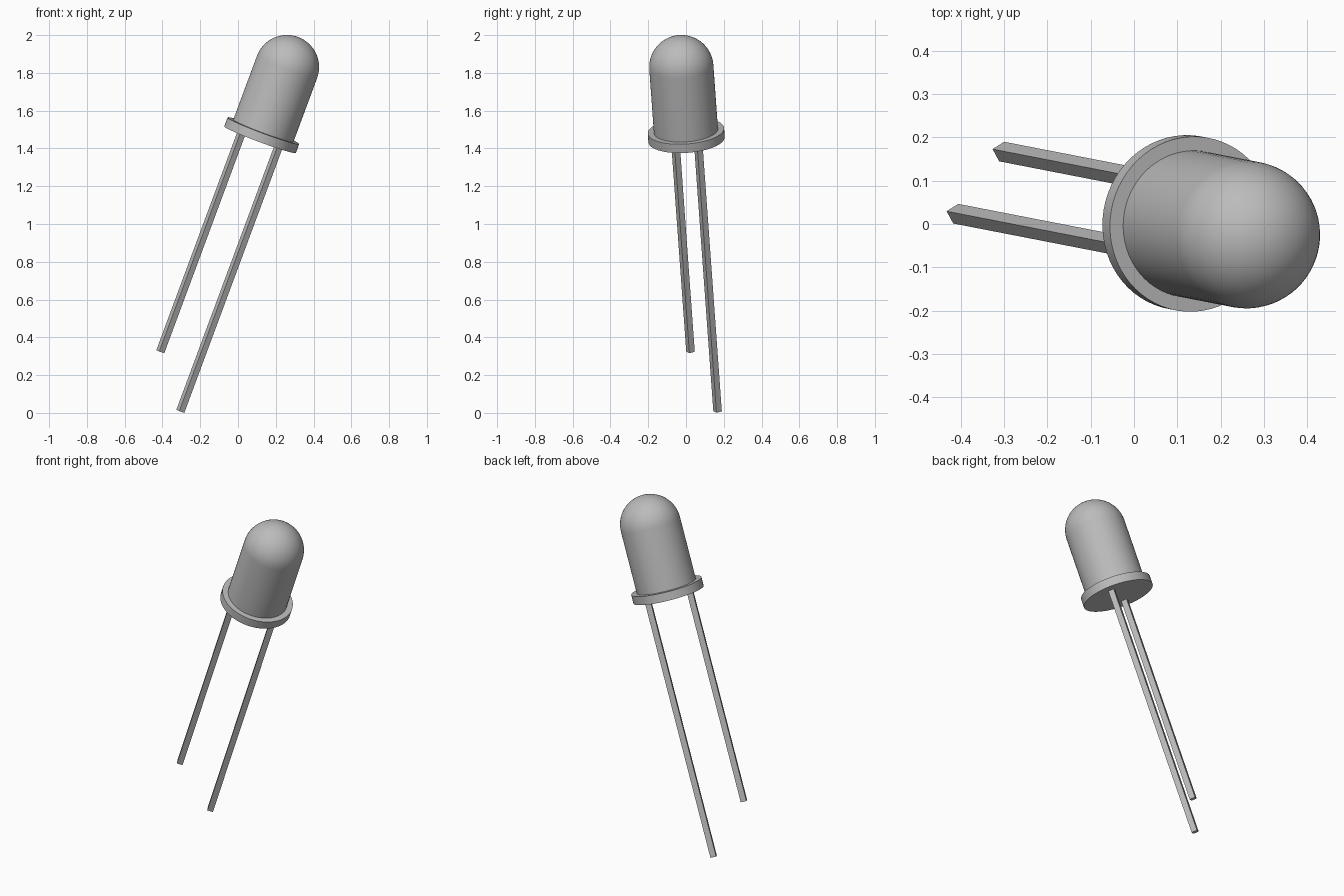
import bpy, math
from mathutils import Matrix, Vector

cube = bpy.data.objects.get("Cube")
if cube:
    bpy.data.objects.remove(cube, do_unlink=True)

grey = bpy.data.materials.new("plain_grey")
grey.use_nodes = True
grey.diffuse_color = (0.5, 0.5, 0.5, 1)
grey.node_tree.nodes["Principled BSDF"].inputs["Base Color"].default_value = (0.5, 0.5, 0.5, 1)

# Tilted frame: origin under the rim, local z along the bulb, local x through both leads
axis = Vector((0.347, -0.0675, 0.935)).normalized()
across = Vector((0.10, 0.063, -0.033))
across = (across - axis * across.dot(axis)).normalized()
side = axis.cross(across)
frame = Matrix((across, side, axis)).transposed().to_4x4()
frame.translation = (0.117, 0.003, 1.447)

BODY_R, RIM_R, RIM_H, DOME_Z = 0.17, 0.2025, 0.05, 0.41
LEAD_W, LEAD_X = 0.033, 0.122


def lathe(name, profile, steps=64):
    """Spin a radius/height profile around the local z axis."""
    verts, faces = [], []
    for r, z in profile:
        for i in range(steps):
            a = math.tau * i / steps
            verts.append((r * math.cos(a), r * math.sin(a), z))
    for j in range(len(profile) - 1):
        for i in range(steps):
            k = (i + 1) % steps
            faces.append((j * steps + i, j * steps + k, (j + 1) * steps + k, (j + 1) * steps + i))
    faces.append(tuple(reversed(range(steps))))
    faces.append(tuple(range(len(verts) - steps, len(verts))))
    mesh = bpy.data.meshes.new(name)
    mesh.from_pydata(verts, [], faces)
    obj = bpy.data.objects.new(name, mesh)
    bpy.context.collection.objects.link(obj)
    finish(obj, frame)
    bpy.ops.object.select_all(action="DESELECT")
    obj.select_set(True)
    bpy.context.view_layer.objects.active = obj
    bpy.ops.object.shade_smooth_by_angle(angle=math.radians(30))


def finish(obj, matrix):
    obj.data.materials.append(grey)
    obj.matrix_world = matrix


def lead(name, x, length):
    """Square wire hanging from the underside of the rim."""
    bpy.ops.mesh.primitive_cube_add(size=1)
    obj = bpy.context.object
    obj.name = obj.data.name = name
    obj.data.transform(Matrix.Translation((x, 0, -length / 2))
                       @ Matrix.Diagonal((LEAD_W, LEAD_W, length, 1)))
    finish(obj, frame)


# Bulb with a hemispherical end
dome = [(BODY_R * math.cos(a), DOME_Z + BODY_R * math.sin(a))
        for a in (math.radians(89.5) * i / 16 for i in range(17))]
lathe("bulb", [(BODY_R, RIM_H)] + dome)

# Rim at the base of the bulb
lathe("rim", [(RIM_R, 0), (RIM_R, RIM_H)])

# Two straight leads of unequal length
lead("long_lead", LEAD_X, 1.503)
lead("short_lead", -LEAD_X, 1.235)
